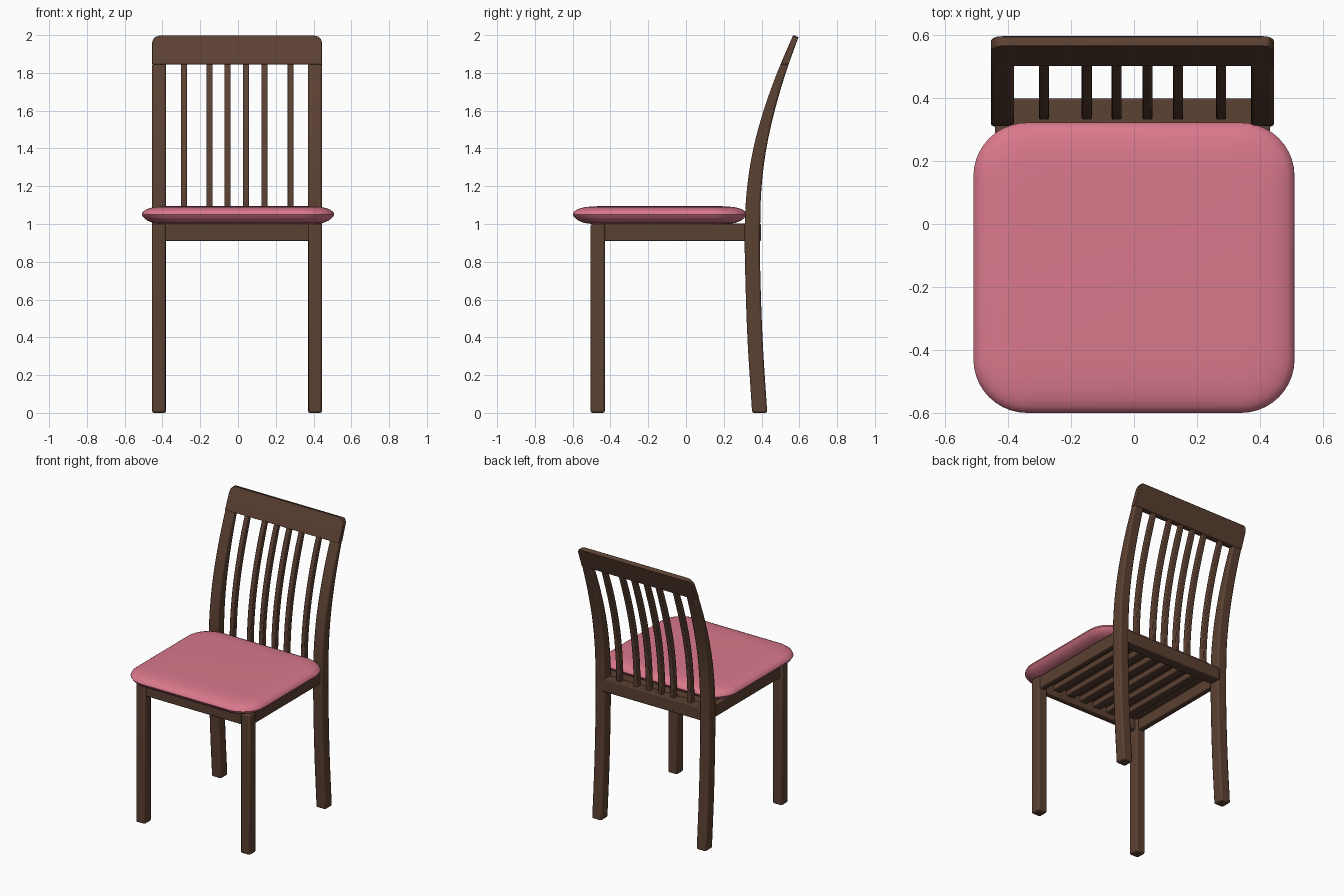
import bpy, bmesh, math

if "Cube" in bpy.data.objects:
    bpy.data.objects.remove(bpy.data.objects["Cube"])


def material(name, rgb):
    m = bpy.data.materials.new(name)
    m.diffuse_color = (*rgb, 1.0)
    m.use_nodes = True
    m.node_tree.nodes["Principled BSDF"].inputs["Base Color"].default_value = m.diffuse_color
    return m


WOOD = material("dark brown wood", (0.105, 0.052, 0.032))
FABRIC = material("pink fabric", (0.70, 0.19, 0.26))
CX = -0.005  # centre line of the wooden frame

# side curve of the back: height, centre y, thickness
CURVE = [(0, .39, .08), (.4, .365, .08), (.8, .352, .08), (1.0, .352, .082),
         (1.2, .362, .076), (1.4, .391, .069), (1.6, .440, .059),
         (1.8, .505, .046), (2.0, .583, .032)]


def curve_at(z):
    """Smooth (Hermite) interpolation of centre y and thickness."""
    n = len(CURVE)
    i = max(k for k in range(n - 1) if CURVE[k][0] <= z + 1e-6)
    a, b = CURVE[i], CURVE[i + 1]
    p, q = CURVE[max(i - 1, 0)], CURVE[min(i + 2, n - 1)]
    h = b[0] - a[0]
    t = (z - a[0]) / h
    out = []
    for k in (1, 2):
        m0 = (b[k] - p[k]) / (b[0] - p[0]) * h
        m1 = (q[k] - a[k]) / (q[0] - a[0]) * h
        out.append((2*t**3 - 3*t**2 + 1) * a[k] + (t**3 - 2*t**2 + t) * m0
                   + (3*t**2 - 2*t**3) * b[k] + (t**3 - t**2) * m1)
    return out


def loft(name, rings, mat, bevel=0.0):
    """Skin a stack of closed rings, cap both ends, smooth it."""
    bm = bmesh.new()
    rows = [[bm.verts.new(p) for p in r] for r in rings]
    n = len(rows[0])
    for lo, hi in zip(rows, rows[1:]):
        for i in range(n):
            j = (i + 1) % n
            bm.faces.new((lo[i], lo[j], hi[j], hi[i]))
    bm.faces.new(rows[0][::-1])
    bm.faces.new(rows[-1])
    bmesh.ops.recalc_face_normals(bm, faces=bm.faces)
    mesh = bpy.data.meshes.new(name)
    bm.to_mesh(mesh)
    bm.free()
    mesh.materials.append(mat)
    ob = bpy.data.objects.new(name, mesh)
    bpy.context.collection.objects.link(ob)
    if bevel:
        mod = ob.modifiers.new("soft edges", 'BEVEL')
        mod.width, mod.segments = bevel, 2
        mod.limit_method, mod.angle_limit = 'ANGLE', math.radians(40)
    bpy.ops.object.select_all(action='DESELECT')
    ob.select_set(True)
    bpy.context.view_layer.objects.active = ob
    bpy.ops.object.shade_smooth_by_angle(angle=math.radians(35))
    return ob


def rect(x0, x1, y0, y1, z):
    return [(x0, y0, z), (x1, y0, z), (x1, y1, z), (x0, y1, z)]


def box(name, x0, x1, y0, y1, z0, z1, bevel=0.006):
    return loft(name, [rect(x0, x1, y0, y1, z0), rect(x0, x1, y0, y1, z1)], WOOD, bevel)


def bent_bar(name, x0, x1, heights, depth=None, inset=lambda z: 0.0, bevel=0.008):
    """Bar following the side curve of the back."""
    rings = []
    for z in heights:
        y, t = curve_at(z)
        h = (t if depth is None else min(depth, t * 0.8)) / 2
        d = inset(z)
        drop = 0.014 if z > 1.999 else 0.0  # top cut square to the lean
        r = rect(x0 + d, x1 - d, y - h, y + h, z)
        rings.append([(p[0], p[1], p[2] - (drop if i > 1 else 0)) for i, p in enumerate(r)])
    return loft(name, rings, WOOD, bevel)


def steps(a, b, n):
    return [a + (b - a) * i / n for i in range(n + 1)]


# legs, back posts and side rails
for side, tag in ((-1, "left"), (1, "right")):
    def span(a, b):
        return sorted((CX + side * a, CX + side * b))
    box("front_leg_" + tag, *span(.378, .45), -.505, -.43, 0, 1.0, 0.01)
    bent_bar("back_post_" + tag, *span(.376, .45), steps(0, 1.85, 28), bevel=0.01)
    box("side_rail_" + tag, *span(.395, .437), -.45, .33, .91, 1.0)

# front and back seat rails
box("front_rail", CX - .39, CX + .39, -.49, -.448, .91, 1.0)
box("back_rail", CX - .385, CX + .385, .318, .398, .91, 1.0)

# top rail with rounded upper corners
bent_bar("top_rail", CX - .45, CX + .45,
         [1.845, 1.88, 1.92, 1.95, 1.965, 1.98, 1.991, 2.0],
         inset=lambda z: 0.045 - math.sqrt(max(0, .045**2 - max(0, z - 1.955)**2)),
         bevel=0.004)

# upright slats of the back and the slats under the seat
for i, x in enumerate((-.286, -.15, -.055, .043, .14, .277)):
    bent_bar(f"back_slat_{i + 1}", x - .016, x + .016, steps(.98, 1.86, 16),
             depth=.04, bevel=0.005)
for i, x in enumerate(steps(-.28, .28, 5)):
    box(f"seat_slat_{i + 1}", CX + x - .03, CX + x + .03, -.46, .33, .95, .99)
box("seat_board", CX - .4, CX + .4, -.46, .33, .985, 1.002, 0)


# padded cushion: stacked rounded rectangles
def rounded(inset, z, hx=.51, y0=-.60, y1=.322, radius=.17, seg=10):
    r = max(radius - inset * .6, .04)
    cy, hy = (y0 + y1) / 2, (y1 - y0) / 2 - inset
    hx -= inset
    pts = []
    for q, (sx, sy) in enumerate(((1, 1), (-1, 1), (-1, -1), (1, -1))):
        for k in range(seg + 1):
            a = math.pi / 2 * (q + k / seg)
            pts.append((sx * (hx - r) + r * math.cos(a),
                        cy + sy * (hy - r) + r * math.sin(a), z))
    return pts


PROFILE = [(.10, 1.0), (.06, 1.006), (.03, 1.018), (.01, 1.034), (0, 1.05),
           (.006, 1.064), (.02, 1.075), (.04, 1.083), (.065, 1.089),
           (.10, 1.093), (.16, 1.095)]
loft("seat_cushion", [rounded(i, z) for i, z in PROFILE], FABRIC)
